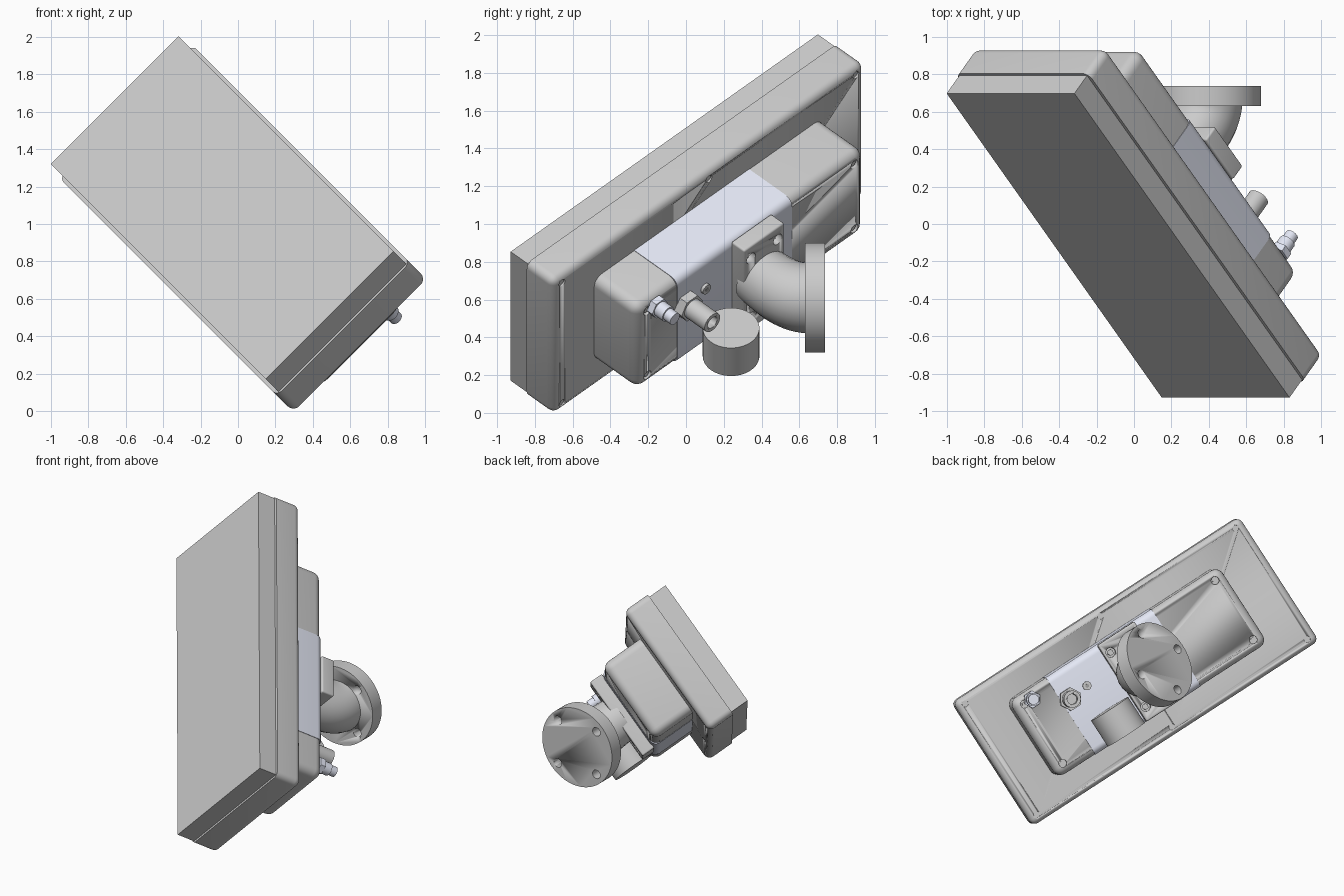
import bpy, bmesh, math
from mathutils import Matrix, Vector

if "Cube" in bpy.data.objects:
    bpy.data.objects.remove(bpy.data.objects["Cube"])

# Tilted frame of the panel: u = short side, v = long side, n = towards the back
S = math.sqrt(0.5)
U, V, N = Vector((S, 0, S)), Vector((.5, -S, -.5)), Vector((.5, S, -.5))
O = Vector((-.085, -.115, 1.087))
FRAME = Matrix.Translation(O) @ Matrix((U, V, N)).transposed().to_4x4()
WORLD = Matrix.Identity(4)


def finish(name, bm, frame=FRAME, mat=None):
    me = bpy.data.meshes.new(name)
    bmesh.ops.recalc_face_normals(bm, faces=bm.faces)
    bm.to_mesh(me)
    bm.free()
    ob = bpy.data.objects.new(name, me)
    bpy.context.collection.objects.link(ob)
    ob.matrix_world = frame
    if mat:
        me.materials.append(mat)
    bpy.ops.object.select_all(action='DESELECT')
    ob.select_set(True)
    bpy.context.view_layer.objects.active = ob
    bpy.ops.object.shade_smooth_by_angle(angle=math.radians(35))
    return ob


def box(name, lo, hi, r=0, pick=lambda e: True, mat=None):
    """Box between two corners; edges accepted by pick are rounded with radius r."""
    lo, hi = Vector(lo), Vector(hi)
    bm = bmesh.new()
    bmesh.ops.create_cube(bm, size=1)
    for v in bm.verts:
        v.co = Vector((lo[i] + (v.co[i] + .5) * (hi[i] - lo[i]) for i in range(3)))
    if r:
        edges = [e for e in bm.edges if pick(e)]
        bmesh.ops.bevel(bm, geom=edges, offset=r, segments=6, profile=.5,
                        affect='EDGES', clamp_overlap=True)
    return finish(name, bm, mat=mat)


def cyl(name, c, r, length, axis='z', sides=48, frame=FRAME, mat=None):
    """Cylinder from point c along an axis of the frame."""
    bm = bmesh.new()
    bmesh.ops.create_cone(bm, cap_ends=True, segments=sides, radius1=r, radius2=r, depth=length)
    bm.transform(Matrix.Translation((0, 0, length / 2)))
    rot = {'x': Matrix.Rotation(math.pi / 2, 4, 'Y'),
           'y': Matrix.Rotation(-math.pi / 2, 4, 'X'), 'z': WORLD}[axis]
    bm.transform(Matrix.Translation(c) @ rot)
    return finish(name, bm, frame, mat)


def cut(ob, cutters):
    for c in cutters:
        m = ob.modifiers.new("hole", 'BOOLEAN')
        m.operation, m.object, m.solver = 'DIFFERENCE', c, 'EXACT'
        bpy.context.view_layer.objects.active = ob
        bpy.ops.object.modifier_apply(modifier=m.name)
        bpy.data.objects.remove(c)


def colour(name, rgb):
    m = bpy.data.materials.new(name)
    m.diffuse_color = (*rgb, 1)
    m.use_nodes = True
    m.node_tree.nodes["Principled BSDF"].inputs["Base Color"].default_value = m.diffuse_color
    return m


def above(z):  # edges that are not part of the base rectangle
    return lambda e: max(v.co.z for v in e.verts) > z + .01


pale = colour("pale_blue_grey", (.78, .81, .92))
orange = colour("orange", (.9, .45, .1))
dark = colour("dark_grey", (.35, .35, .35))

# Front panel block and rear housing
box("front_panel", (-.483, -1.15, 0), (.483, 1.15, .15))
housing = box("rear_housing", (-.503, -1.165, .135), (.503, 1.165, .335), .045, above(.135))
cut(housing, [cyl("cutter", (u, v, .325), .022, .1, sides=24)
              for u in (-.45, .45) for v in (-1.1, 0, 1.1)])

# Electronics case with recessed corner screws
case = box("back_case", (-.31, -.845, .32), (.31, .86, .655), .06, above(.32))
cut(case, [cyl("cutter", (u, v, .635), .027, .1, sides=24)
           for u in (-.24, .24) for v in (-.77, .78)])
for u in (-.24, .24):
    for v in (-.77, .78):
        cyl("case_screw", (u, v, .62), .018, .025, sides=6)

# Pale sleeve round the middle of the case
box("middle_sleeve", (-.313, -.30, .33), (.313, .56, .658), .05,
    lambda e: all(v.co.z > .6 for v in e.verts) and abs(e.verts[0].co.y - e.verts[1].co.y) > .1,
    mat=pale)

# Mounting bracket with four bolt holes
bracket = box("mount_bracket", (-.31, -.15, .65), (.31, .15, .75), .012)
cut(bracket, [cyl("cutter", (u, v, .70), .033, .1, sides=24)
              for u in (-.22, .22) for v in (-.1, .1)])
for u in (-.22, .22):
    for v in (-.1, .1):
        cyl("bracket_bolt", (u, v, .69), .022, .03, sides=6)

# Curved arm from the bracket to the wall flange
p0, p1 = O + N * .70, Vector((.39, .65, .61))
cu = bpy.data.curves.new("mount_arm", 'CURVE')
cu.dimensions = '3D'
cu.bevel_depth, cu.bevel_resolution, cu.resolution_u = .185, 10, 16
cu.use_fill_caps = True
sp = cu.splines.new('BEZIER')
sp.bezier_points.add(1)
for bp, p, d, r in zip(sp.bezier_points, (p0, p1), (N, Vector((0, 1, 0))), (.88, 1.03)):
    bp.co, bp.handle_left, bp.handle_right, bp.radius = p, p - d * .11, p + d * .11, r
arm = bpy.data.objects.new("mount_arm", cu)
bpy.context.collection.objects.link(arm)
bpy.ops.object.select_all(action='DESELECT')
arm.select_set(True)
bpy.context.view_layer.objects.active = arm
bpy.ops.object.convert(target='MESH')
bpy.ops.object.shade_smooth_by_angle(angle=math.radians(35))

# Wall flange, facing the back
flange = cyl("wall_flange", (.39, .63, .61), .29, .107, 'y', 64, WORLD)
cut(flange, [cyl("cutter", (.39 + x, .55, .61 + z), .032, .3, 'y', 24, WORLD)
             for x in (-.16, .16) for z in (-.16, .16)])

# Drum lying across the case, on a small orange foot
cyl("side_drum", (-.305, .32, .82), .15, .21, 'x', 64)
box("drum_foot", (-.25, .29, .65), (-.12, .35, .70), mat=orange)

# Large cable connector: nut, open sleeve
cyl("large_connector_nut", (.10, .50, .65), .08, .06, sides=6)
tube = cyl("large_connector", (.10, .50, .66), .058, .20)
cut(tube, [cyl("cutter", (.10, .50, .78), .035, .2, sides=32)])

# Small connector near the case corner
cyl("small_connector_nut", (.24, .72, .65), .06, .04, sides=6, mat=pale)
cyl("small_connector", (.24, .72, .65), .045, .10, mat=pale)
cyl("small_connector_tip", (.24, .72, .74), .036, .06, mat=pale)

# Vent screw on the sleeve
cyl("vent_screw", (.114, .355, .65), .03, .025, sides=32)
cyl("vent_screw_socket", (.114, .355, .67), .014, .008, sides=6, mat=dark)
